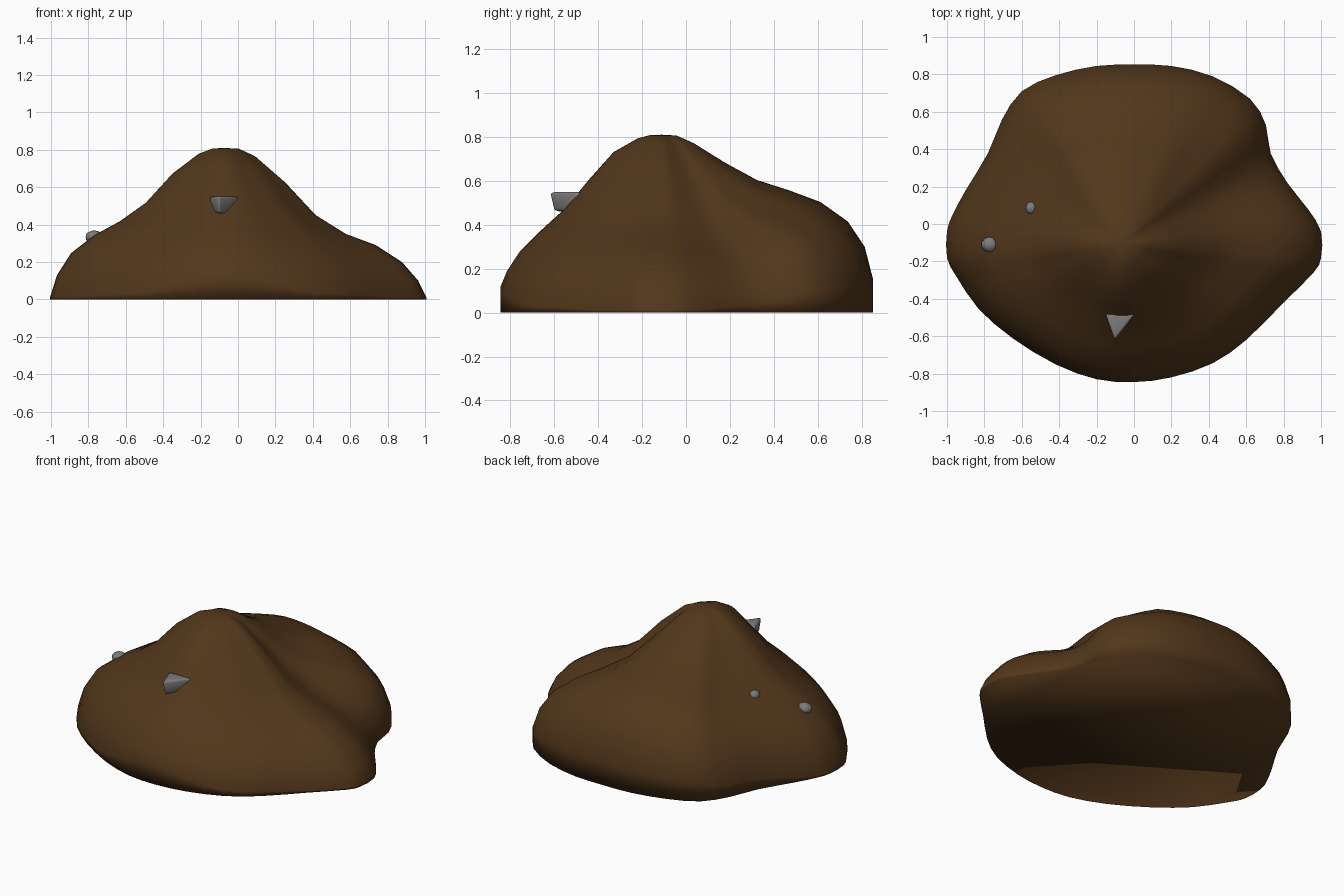
import bpy, bmesh, math
from mathutils import Vector, Matrix
from mathutils.bvhtree import BVHTree

if "Cube" in bpy.data.objects:
    bpy.data.objects.remove(bpy.data.objects["Cube"])


def material(name, rgb):
    m = bpy.data.materials.new(name)
    m.diffuse_color = (*rgb, 1)
    m.use_nodes = True
    m.node_tree.nodes["Principled BSDF"].inputs["Base Color"].default_value = m.diffuse_color
    return m


earth = material("earth", (0.085, 0.038, 0.011))
stone = material("stone", (0.2, 0.2, 0.2))

# Ground outline, anticlockwise from the right
outline = [(1, -.04), (.93, .08), (.82, .22), (.73, .38), (.705, .53), (.62, .67),
           (.42, .79), (.2, .845), (0, .852), (-.2, .845), (-.42, .795), (-.6, .71),
           (-.705, .56), (-.78, .38), (-.9, .18), (-.97, .05), (-1, -.04), (-1, -.18),
           (-.95, -.28), (-.83, -.455), (-.65, -.61), (-.42, -.75), (-.2, -.83),
           (0, -.845), (.2, -.82), (.42, -.745), (.6, -.62), (.8, -.42), (.96, -.26), (1, -.18)]

# Slope profiles: height at each fraction of the way from peak to outline, per direction
steps = [0, .07, .15, .3, .45, .6, .75, .88, .96, 1]
slopes = {
    0:   [.81, .81, .78, .63, .44, .345, .295, .20, .10, 0],
    25:  [.81, .81, .78, .62, .46, .36, .27, .20, .12, .04],
    45:  [.81, .81, .78, .63, .50, .45, .405, .33, .22, .10],
    65:  [.81, .81, .78, .66, .57, .53, .485, .38, .27, .14],
    90:  [.81, .81, .78, .68, .60, .56, .51, .42, .30, .15],
    115: [.81, .81, .78, .68, .58, .53, .48, .39, .27, .14],
    135: [.81, .81, .78, .67, .53, .46, .41, .32, .21, .08],
    180: [.81, .81, .79, .68, .51, .415, .345, .25, .13, 0],
    225: [.81, .81, .79, .70, .55, .44, .345, .25, .15, .03],
    270: [.81, .81, .80, .74, .61, .47, .375, .28, .19, .12],
    315: [.81, .81, .79, .68, .53, .40, .31, .22, .13, .03],
}
peak = Vector((-.07, -.11))


def curve(p, q, r, s, t):
    return 0.5 * (2 * q + (r - p) * t + (2 * p - 5 * q + 4 * r - s) * t * t
                  + (3 * q - p - 3 * r + s) * t ** 3)


def heights(angle):
    keys = sorted(slopes) + [360]
    for a, b in zip(keys, keys[1:]):
        if a <= angle <= b:
            f = (angle - a) / (b - a)
            f = f * f * (3 - 2 * f)
            return [u + (v - u) * f for u, v in zip(slopes[a], slopes[b % 360])]


# Mound of earth: rings around the peak, wall to the ground and flat underside
rim = []
n = len(outline)
for i in range(n):
    pts = [Vector(outline[(i + k) % n]) for k in (-1, 0, 1, 2)]
    rim += [pts[1], curve(*pts, 0.5)]
bm = bmesh.new()
top = bm.verts.new((*peak, .81))
cols = []
for p in rim:
    d = p - peak
    hs = heights(math.degrees(math.atan2(d.y, d.x)) % 360)
    col = []
    for t, h in list(zip(steps, hs))[1:]:
        q = peak + d * t
        col.append(bm.verts.new((q.x, q.y, max(h, .012))))
    col.append(bm.verts.new((p.x, p.y, 0)))
    cols.append(col)
for a, b in zip(cols, cols[1:] + cols[:1]):
    bm.faces.new((top, a[0], b[0]))
    for k in range(len(a) - 1):
        bm.faces.new((a[k], a[k + 1], b[k + 1], b[k]))
inner = [v for col in cols for v in col[:-3]]
for _ in range(2):
    bmesh.ops.smooth_vert(bm, verts=inner, factor=0.25, use_axis_z=True)
bm.faces.new([c[-1] for c in reversed(cols)])
bmesh.ops.recalc_face_normals(bm, faces=bm.faces)
surface = BVHTree.FromBMesh(bm)


def finish(bm, name, mat):
    me = bpy.data.meshes.new(name)
    bm.to_mesh(me)
    bm.free()
    ob = bpy.data.objects.new(name, me)
    bpy.context.collection.objects.link(ob)
    me.materials.append(mat)
    for p in me.polygons:
        p.use_smooth = True
    return ob


finish(bm, "earth_mound", earth)

# Small half-buried pebbles on the left shoulder
for name, x, y, size in (("outer_pebble", -.77, -.11, (.047, .042, .035)),
                         ("inner_pebble", -.55, .085, (.03, .035, .03))):
    z = surface.ray_cast(Vector((x, y, 3)), Vector((0, 0, -1)))[0].z
    b = bmesh.new()
    bmesh.ops.create_icosphere(b, subdivisions=2, radius=1,
                               matrix=Matrix.Translation((x, y, z - .008)) @ Matrix.Diagonal((*size, 1)))
    finish(b, name, stone)

# Wedge-shaped stone sticking out of the front slope
b = bmesh.new()
for z, s in ((.46, .8), (.55, .93)):
    for x, y in ((-.16, -.48), (-.105, -.635), (.015, -.48)):
        b.verts.new((-.085 + (x + .085) * s, -.48 + (y + .48) * s, z))
v = list(b.verts)
b.faces.new(v[2::-1])
b.faces.new(v[3:])
for i in range(3):
    j = (i + 1) % 3
    b.faces.new((v[i], v[j], v[j + 3], v[i + 3]))
bmesh.ops.recalc_face_normals(b, faces=b.faces)
bmesh.ops.bevel(b, geom=list(b.edges), offset=.014, segments=2, profile=.5, affect='EDGES')
finish(b, "front_stone", stone)
